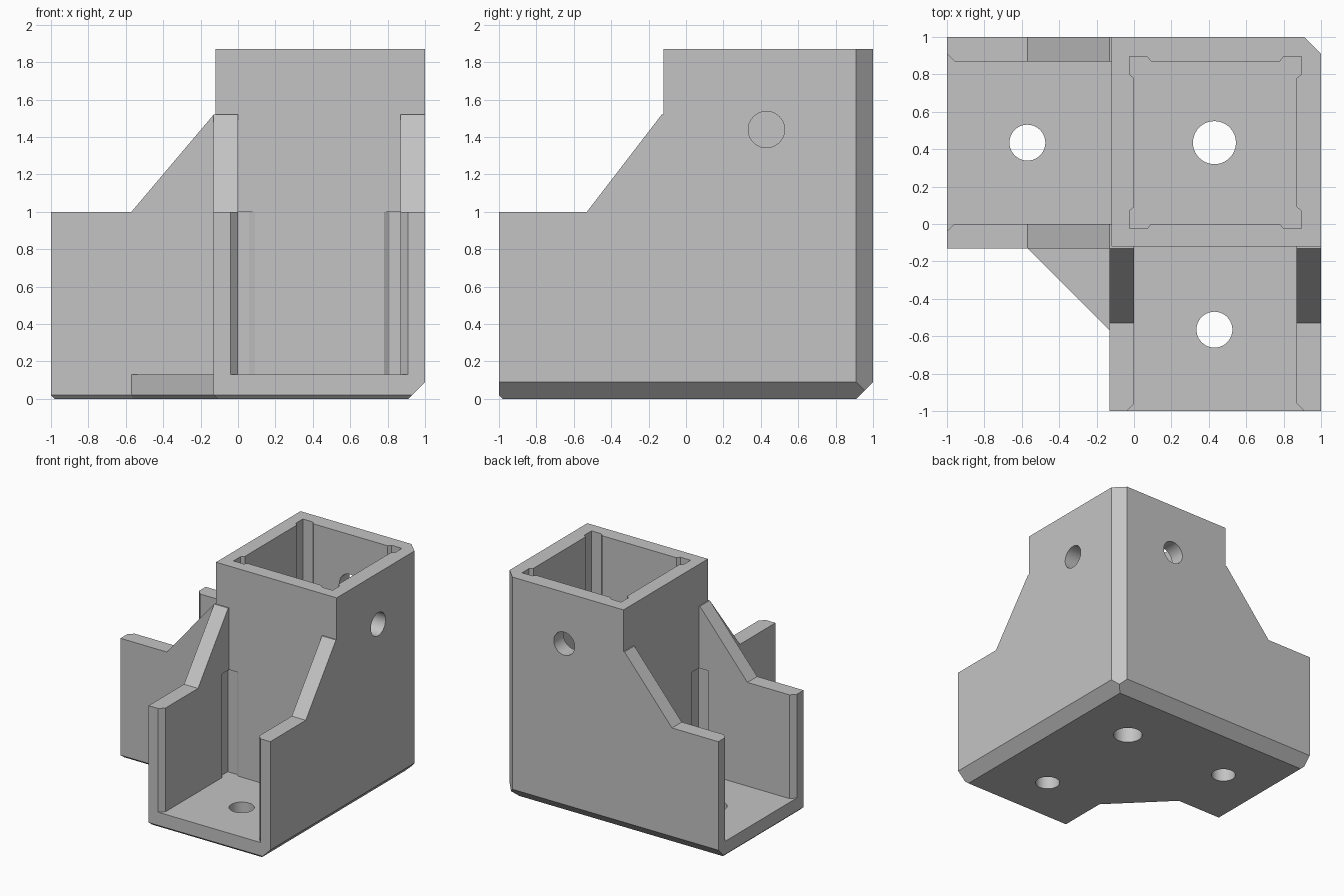
import bpy, bmesh
from math import cos, sin, pi
from mathutils import Vector

if "Cube" in bpy.data.objects:
    bpy.data.objects.remove(bpy.data.objects["Cube"])

FLOOR, TUBE, WALL, TOP = 0.13, 0.87, 0.13, 1.87

grey = bpy.data.materials.new("plain grey")
grey.use_nodes = True
color = (0.55, 0.55, 0.55, 1)
grey.diffuse_color = color
grey.node_tree.nodes["Principled BSDF"].inputs["Base Color"].default_value = color


def prism(name, points, lo, hi, axis="z", bevel=0):
    """Extrude a flat outline from lo to hi along an axis."""
    place = {"x": lambda a, b, t: (t, a, b),
             "y": lambda a, b, t: (a, t, b),
             "z": lambda a, b, t: (a, b, t)}[axis]
    bm = bmesh.new()
    face = bm.faces.new([bm.verts.new(place(a, b, lo)) for a, b in points])
    rim = list(face.edges)
    new = bmesh.ops.extrude_face_region(bm, geom=[face], use_keep_orig=True)["geom"]
    moved = [v for v in new if isinstance(v, bmesh.types.BMVert)]
    bmesh.ops.translate(bm, verts=moved, vec=place(0, 0, hi - lo))
    bmesh.ops.recalc_face_normals(bm, faces=bm.faces)
    if bevel:
        bmesh.ops.bevel(bm, geom=rim, offset=bevel, segments=1, affect="EDGES")
    mesh = bpy.data.meshes.new(name)
    bm.to_mesh(mesh)
    bm.free()
    mesh.materials.append(grey)
    obj = bpy.data.objects.new(name, mesh)
    bpy.context.collection.objects.link(obj)
    return obj


def rect(x0, x1, y0, y1):
    return [(x0, y0), (x1, y0), (x1, y1), (x0, y1)]


def circle(cx, cy, r, n=40):
    return [(cx + r * cos(2 * pi * i / n), cy + r * sin(2 * pi * i / n)) for i in range(n)]


def combine(body, other, operation):
    other.hide_render = True
    mod = body.modifiers.new(operation, "BOOLEAN")
    mod.operation, mod.solver, mod.object = operation, "EXACT", other
    bpy.ops.object.select_all(action="DESELECT")
    bpy.context.view_layer.objects.active = body
    body.select_set(True)
    bpy.ops.object.modifier_apply(modifier=mod.name)
    bpy.data.objects.remove(other)


# Floor plate with gusset and a fine bottom bevel
body = prism("corner_bracket",
             [(-1, -WALL), (-0.57, -WALL), (-WALL, -0.57), (-WALL, -1), (1, -1), (1, 1), (-1, 1)],
             0, FLOOR, bevel=0.02)

# Upright socket and the four sloped channel walls
solids = [prism("socket", rect(-0.12, 1, -0.12, 1), 0.1, TOP)]
for axis, foot in (("x", -0.53), ("y", -0.57)):
    side = [(-1, 0.1), (-0.11, 0.1), (-0.11, 1.52), (-0.13, 1.52), (foot, 1), (-1, 1)]
    for lo, hi in ((-WALL, 0), (TUBE, 1)):
        solids.append(prism("channel_wall", side, lo, hi, axis))
for solid in solids:
    combine(body, solid, "UNION")

# Upright pocket with relieved corners
h, d = TUBE / 2, 0.025
corner = [(h, h - 0.09), (h + d, h - 0.07), (h + d, h + d), (h - 0.07, h + d), (h - 0.09, h)]
pocket = []
for turn in range(4):
    pocket += [(a + h, b + h) for a, b in corner]
    corner = [(-b, a) for a, b in corner]
cutters = [prism("socket_pocket", pocket, FLOOR, TOP + 0.1)]

# Channel pockets, flared at the mouth and relieved at the inner end
half = [(-0.05, -1.01), (0, -0.96), (0, -0.21), (-d, -0.19), (-d, -0.1), (0.06, -0.1), (0.09, -0.12)]
channel = half + [(TUBE - a, b) for a, b in reversed(half)]
cutters.append(prism("front_pocket", channel, FLOOR, 1))
cutters.append(prism("side_pocket", [(b, a) for a, b in channel], FLOOR, 1))

# Bolt holes in floor and outer walls
for x, y, r in ((-0.57, 0.435, 0.096), (0.43, -0.565, 0.096), (0.43, 0.435, 0.115)):
    cutters.append(prism("floor_hole", circle(x, y, r), -0.1, 0.3))
for axis in "xy":
    cutters.append(prism("wall_hole", circle(0.43, 1.44, 0.097), 0.7, 1.1, axis))
for cutter in cutters:
    combine(body, cutter, "DIFFERENCE")

# Broad chamfers on the outer corner edges
bm = bmesh.new()
bm.from_mesh(body.data)
for point, normal in (((1, 0, 0.09), (1, 0, -1)), ((0, 1, 0.09), (0, 1, -1)), ((1, 0.91, 0), (1, 1, 0))):
    cut = bmesh.ops.bisect_plane(bm, geom=bm.verts[:] + bm.edges[:] + bm.faces[:], dist=1e-5,
                                 plane_co=point, plane_no=Vector(normal).normalized(), clear_outer=True)
    edges = [e for e in cut["geom_cut"] if isinstance(e, bmesh.types.BMEdge)]
    bmesh.ops.holes_fill(bm, edges=edges, sides=0)
bmesh.ops.recalc_face_normals(bm, faces=bm.faces)
bm.to_mesh(body.data)
bm.free()
for polygon in body.data.polygons:
    polygon.material_index = 0

bpy.ops.object.select_all(action="DESELECT")
bpy.context.view_layer.objects.active = body
body.select_set(True)
bpy.ops.object.shade_smooth_by_angle(angle=0.4)
